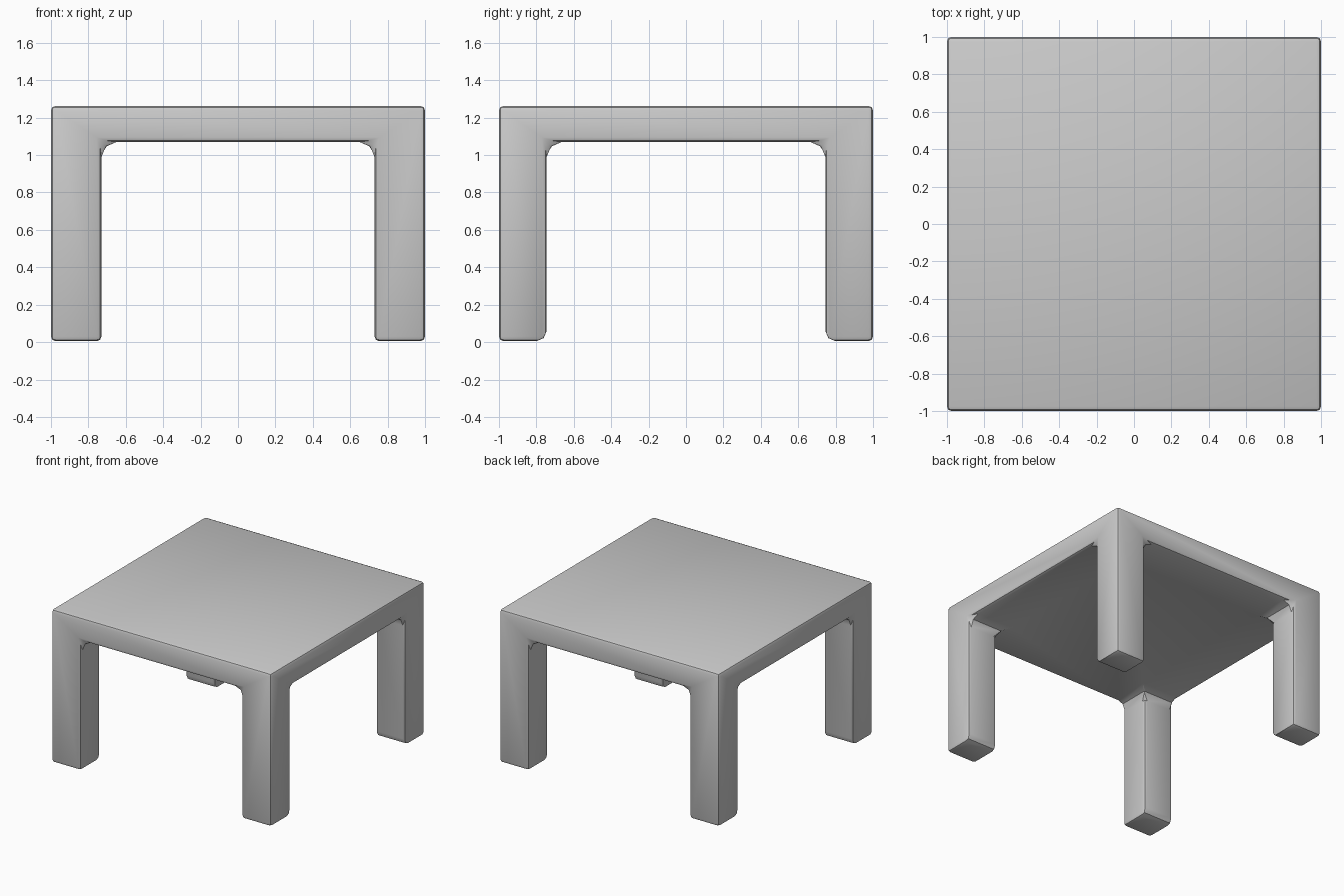
import bpy, bmesh, math
from mathutils import Vector

if "Cube" in bpy.data.objects:
    bpy.data.objects.remove(bpy.data.objects["Cube"])

XS = (-1.0, -0.73, 0.73, 1.0)
YS = (-1.0, -0.745, 0.745, 1.0)
ZS = (0.005, 1.07, 1.263)
FILLET = 0.08


def filled(i, j, k):
    """Slab fills the upper layer, legs fill the four lower corners."""
    if not (0 <= i < 3 and 0 <= j < 3 and 0 <= k < 2):
        return False
    return k == 1 or (i != 1 and j != 1)


# One-piece table cage: keep only the exposed walls of the filled cells
bm = bmesh.new()
for i in range(3):
    for j in range(3):
        for k in range(2):
            if not filled(i, j, k):
                continue
            for axis in range(3):
                for side in (0, 1):
                    n = [i, j, k]
                    n[axis] += 1 if side else -1
                    if filled(*n):
                        continue
                    quad = []
                    for a, b in ((0, 0), (1, 0), (1, 1), (0, 1)):
                        c = [i, j, k]
                        c[axis] += side
                        c[(axis + 1) % 3] += a
                        c[(axis + 2) % 3] += b
                        quad.append(bm.verts.new((XS[c[0]], YS[c[1]], ZS[c[2]])))
                    bm.faces.new(quad if side else quad[::-1])
bmesh.ops.remove_doubles(bm, verts=bm.verts[:], dist=0.001)
bmesh.ops.dissolve_limit(bm, angle_limit=0.02, verts=bm.verts[:], edges=bm.edges[:])
bm.normal_update()

# Bevel sizes: wide fillets under the slab, rounder inner feet, slim outer edges
weight = bm.edges.layers.float.new("bevel_weight_edge")
for e in bm.edges:
    mid = (e.verts[0].co + e.verts[1].co) / 2
    size = 0.025
    if not e.is_convex:
        size = FILLET
    elif mid.z < 0.1 and abs(abs(mid.y) - 0.745) < 0.01:
        size = 0.055
    e[weight] = size / FILLET

mesh = bpy.data.meshes.new("table")
bm.to_mesh(mesh)
bm.free()
table = bpy.data.objects.new("table", mesh)
bpy.context.collection.objects.link(table)
bpy.context.view_layer.objects.active = table
table.select_set(True)

bevel = table.modifiers.new("rounded_edges", "BEVEL")
bevel.limit_method = "WEIGHT"
bevel.width = FILLET
bevel.segments = 2
bpy.ops.object.modifier_apply(modifier=bevel.name)
bpy.ops.object.shade_smooth_by_angle(angle=math.radians(35))
